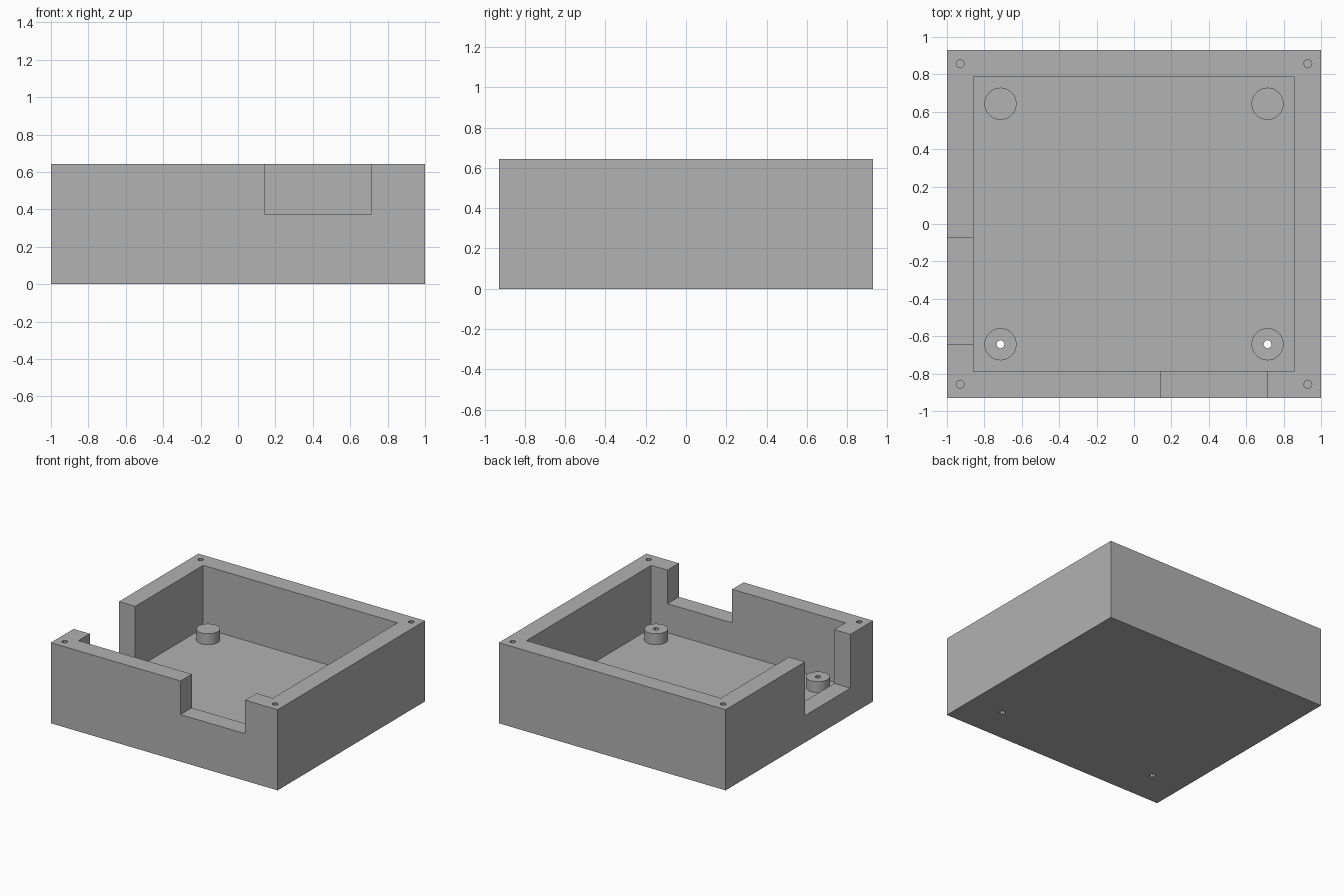
import bpy
import bmesh
from mathutils import Matrix, Vector

if "Cube" in bpy.data.objects:
    bpy.data.objects.remove(bpy.data.objects["Cube"], do_unlink=True)

# Overall sizes
HX, HY, H = 1.0, 0.929, 0.643
WALL, FLOOR = 0.143, 0.143
POST_X, POST_Y, POST_R, POST_TOP = 0.714, 0.643, 0.086, 0.23
HOLE_R = 0.022
SCREW_X, SCREW_Y, SCREW_DEPTH = 0.929, 0.857, 0.29

grey = bpy.data.materials.new("plain grey")
grey.use_nodes = True
COLOUR = (0.445, 0.445, 0.445, 1)
grey.diffuse_color = COLOUR
grey.node_tree.nodes["Principled BSDF"].inputs["Base Color"].default_value = COLOUR


def finish(name, bm):
    mesh = bpy.data.meshes.new(name)
    bm.to_mesh(mesh)
    bm.free()
    mesh.materials.append(grey)
    obj = bpy.data.objects.new(name, mesh)
    bpy.context.collection.objects.link(obj)
    return obj


def box(name, low, high):
    low, high = Vector(low), Vector(high)
    bm = bmesh.new()
    size = Matrix.Diagonal((*(high - low), 1))
    bmesh.ops.create_cube(bm, size=1, matrix=Matrix.Translation((low + high) / 2) @ size)
    return finish(name, bm)


def cylinder(name, x, y, z0, z1, radius, sides):
    bm = bmesh.new()
    bmesh.ops.create_cone(bm, cap_ends=True, segments=sides, radius1=radius, radius2=radius,
                          depth=z1 - z0, matrix=Matrix.Translation((x, y, (z0 + z1) / 2)))
    return finish(name, bm)


def cut(target, cutter):
    cutter.hide_render = True
    mod = target.modifiers.new("cut", 'BOOLEAN')
    mod.operation = 'DIFFERENCE'
    mod.solver = 'EXACT'
    mod.object = cutter
    bpy.context.view_layer.objects.active = target
    bpy.ops.object.modifier_apply(modifier=mod.name)
    bpy.data.objects.remove(cutter, do_unlink=True)


def smooth(obj):
    bpy.ops.object.select_all(action='DESELECT')
    obj.select_set(True)
    bpy.context.view_layer.objects.active = obj
    bpy.ops.object.shade_smooth_by_angle()


# Open tray with thick walls
tray = box("tray", (-HX, -HY, 0), (HX, HY, H))
cut(tray, box("pocket_cutter", (WALL - HX, WALL - HY, FLOOR), (HX - WALL, HY - WALL, 1)))

# Connector openings in the front wall and the side wall
cut(tray, box("front_opening_cutter", (0.143, -1.1, 0.375), (0.714, -0.7, 1)))
cut(tray, box("side_opening_cutter", (-1.1, -0.643, 0.214), (-0.8, -0.071, 1)))

# Blind screw holes in the rim corners, standoffs on the floor
for sx, side in ((-1, "right"), (1, "left")):
    for sy, end in ((-1, "front"), (1, "back")):
        cut(tray, cylinder("screw_cutter", sx * SCREW_X, sy * SCREW_Y,
                           H - SCREW_DEPTH, 1, HOLE_R, 8))
        x, y = sx * POST_X, sy * POST_Y
        post = cylinder(f"standoff_{end}_{side}", x, y, FLOOR, POST_TOP, POST_R, 32)
        # The front standoffs are drilled right through the floor
        if end == "front":
            for part in (post, tray):
                cut(part, cylinder("drill_cutter", x, y, -0.1, 1, HOLE_R, 8))
        smooth(post)
